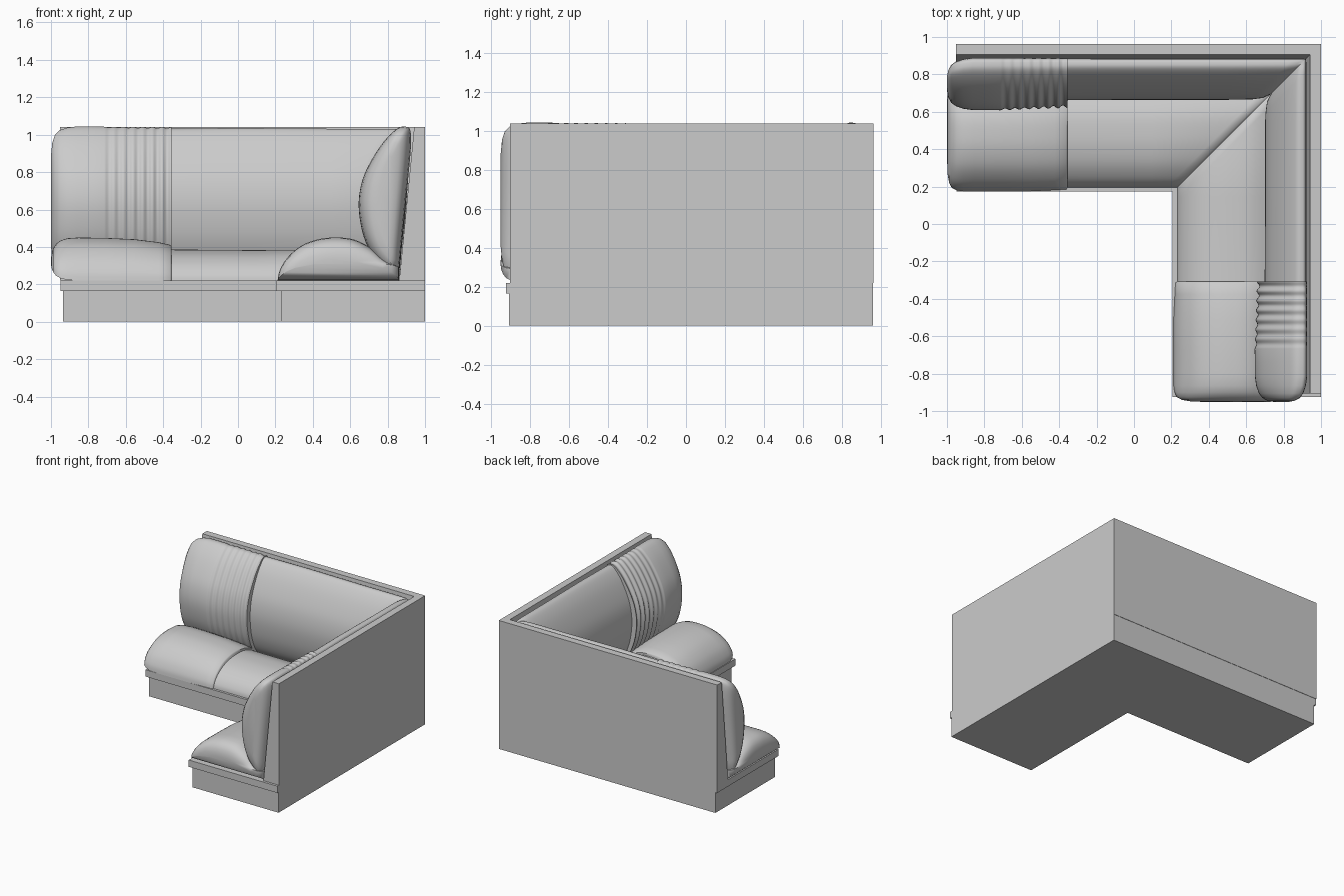
import bpy, bmesh, math

if "Cube" in bpy.data.objects:
    bpy.data.objects.remove(bpy.data.objects["Cube"])

CX, CY = 0.997, 0.96      # outer back corner
SHIFT = 0.085             # right arm is this much shorter than the left arm


def finish(name, bm, smooth):
    bmesh.ops.recalc_face_normals(bm, faces=bm.faces)
    me = bpy.data.meshes.new(name)
    bm.to_mesh(me)
    bm.free()
    ob = bpy.data.objects.new(name, me)
    bpy.context.collection.objects.link(ob)
    if smooth:
        me.shade_smooth()
        me.set_sharp_from_angle(angle=math.radians(50))
    return ob


def loft(name, rings, smooth=True):
    bm = bmesh.new()
    vs = [[bm.verts.new(p) for p in r] for r in rings]
    n = len(vs[0])
    for a, b in zip(vs, vs[1:]):
        for i in range(n):
            j = (i + 1) % n
            bm.faces.new((a[i], a[j], b[j], b[i]))
    bm.faces.new(vs[0])
    bm.faces.new(vs[-1])
    return finish(name, bm, smooth)


def curve(pts, n=4):
    # open Catmull-Rom through the profile points
    out = []
    for i in range(len(pts) - 1):
        p = [pts[max(i - 1, 0)], pts[i], pts[i + 1], pts[min(i + 2, len(pts) - 1)]]
        for k in range(n):
            t = k / n
            out.append(tuple(0.5 * (2 * b + (c - a) * t + (2 * a - 5 * b + 4 * c - d) * t * t
                             + (3 * b - a - 3 * c + d) * t ** 3) for a, b, c, d in zip(*p)))
    return out + [pts[-1]]


def ring(profile, station, cd, arm):
    # profile is (depth from back, height); s below 0.2 is measured from the mitre
    s, sd, sz, cz = station
    out = []
    for d, z in profile:
        d, z = cd + (d - cd) * sd, cz + (z - cz) * sz
        v = s + d if s < 0.2 else s - SHIFT * arm
        out.append((CX - d, CY - v, z) if arm else (CX - v, CY - d, z))
    return out


def corner(name, profile, stations, cd=0.0, smooth=True):
    left = [ring(profile, s, cd, 0) for s in reversed(stations)]
    right = [ring(profile, s, cd, 1) for s in stations[1:]]
    loft(name, left + right, smooth)


def l_block(name, x0, x1, y0, y1, z0, z1):
    bm = bmesh.new()
    pts = [(x0, CY), (x0, y1), (x1, y1), (x1, y0), (1.0, y0), (1.0, CY)]
    f = bm.faces.new([bm.verts.new((x, y, z0)) for x, y in pts])
    r = bmesh.ops.extrude_face_region(bm, geom=[f])
    top = [v for v in r["geom"] if isinstance(v, bmesh.types.BMVert)]
    bmesh.ops.translate(bm, verts=top, vec=(0, 0, z1 - z0))
    finish(name, bm, False)


# plinth and seat board
l_block("plinth", -0.935, 0.23, -0.91, 0.20, 0.0, 0.165)
l_block("seat_board", -0.95, 0.207, -0.925, 0.175, 0.165, 0.22)

# wedge-shaped back wall
wall = [(-0.003, 0.22), (-0.003, 1.04), (0.055, 1.04), (0.135, 0.22)]
wall = [(max(d, 0.0) if d > 0 else d, z) for d, z in wall]
corner("back_wall", wall, [(0, 1, 1, 0), (1.95, 1, 1, 0)], smooth=False)

# cushion cross-sections
seat = curve([(.785, .22), (.775, .27), (.735, .34), (.66, .405), (.57, .44), (.48, .45),
              (.38, .44), (.28, .39), (.21, .33), (.135, .29)]) + [(.135, .22)]
back = curve([(.16, .24), (.26, .33), (.315, .43), (.343, .54), (.35, .65), (.33, .76),
              (.285, .86), (.22, .96), (.15, 1.03), (.105, 1.043), (.075, 1.02),
              (.075, .9), (.105, .6), (.135, .29)])

# corner runs of seat and back
corner("seat_corner", seat, [(0, .97, .62, .22), (.015, .97, .68, .22), (.06, .97, .72, .22),
                             (.9, .97, .71, .22), (1.37, .97, .72, .22)], cd=.135)
corner("back_corner", back, [(0, .68, .97, .24), (.02, .75, .98, .24), (.07, .78, .985, .24),
                             (.5, .79, .985, .24), (1.0, .79, .99, .24),
                             (1.37, .80, .985, .24)], cd=.09)

# plump end cushions, with pleats on the backs
seat_st = [(1.352, .97, .8, .22), (1.36, .985, .83, .22), (1.42, .99, .89, .22),
           (1.55, 1, .96, .22), (1.7, 1, .99, .22), (1.85, 1, 1, .22), (1.91, 1, .97, .32),
           (1.945, .985, .88, .32), (1.97, .95, .74, .32), (1.985, .87, .55, .32),
           (1.994, .72, .33, .32), (1.997, .4, .12, .32)]
back_st = []
for i in range(57):
    t = i / 56
    w = math.cos(t * 14 * math.pi) * (1 - 0.5 * t)
    back_st.append((1.352 + 0.36 * t, .93 + .06 * t + .03 * w, .992 + .004 * t + .005 * w, .24))
back_st += [(1.78, 1, 1, .24), (1.86, 1, 1, .65), (1.91, .95, .985, .65), (1.95, .85, .95, .65),
            (1.975, .72, .89, .65), (1.99, .52, .78, .65), (1.997, .25, .6, .65)]
for arm, side in enumerate(("left", "right")):
    loft(side + "_end_seat", [ring(seat, s, .45 if s[0] > 1.9 else .135, arm) for s in seat_st])
    loft(side + "_end_back", [ring(back, s, .21 if s[0] > 1.85 else .09, arm) for s in back_st])
